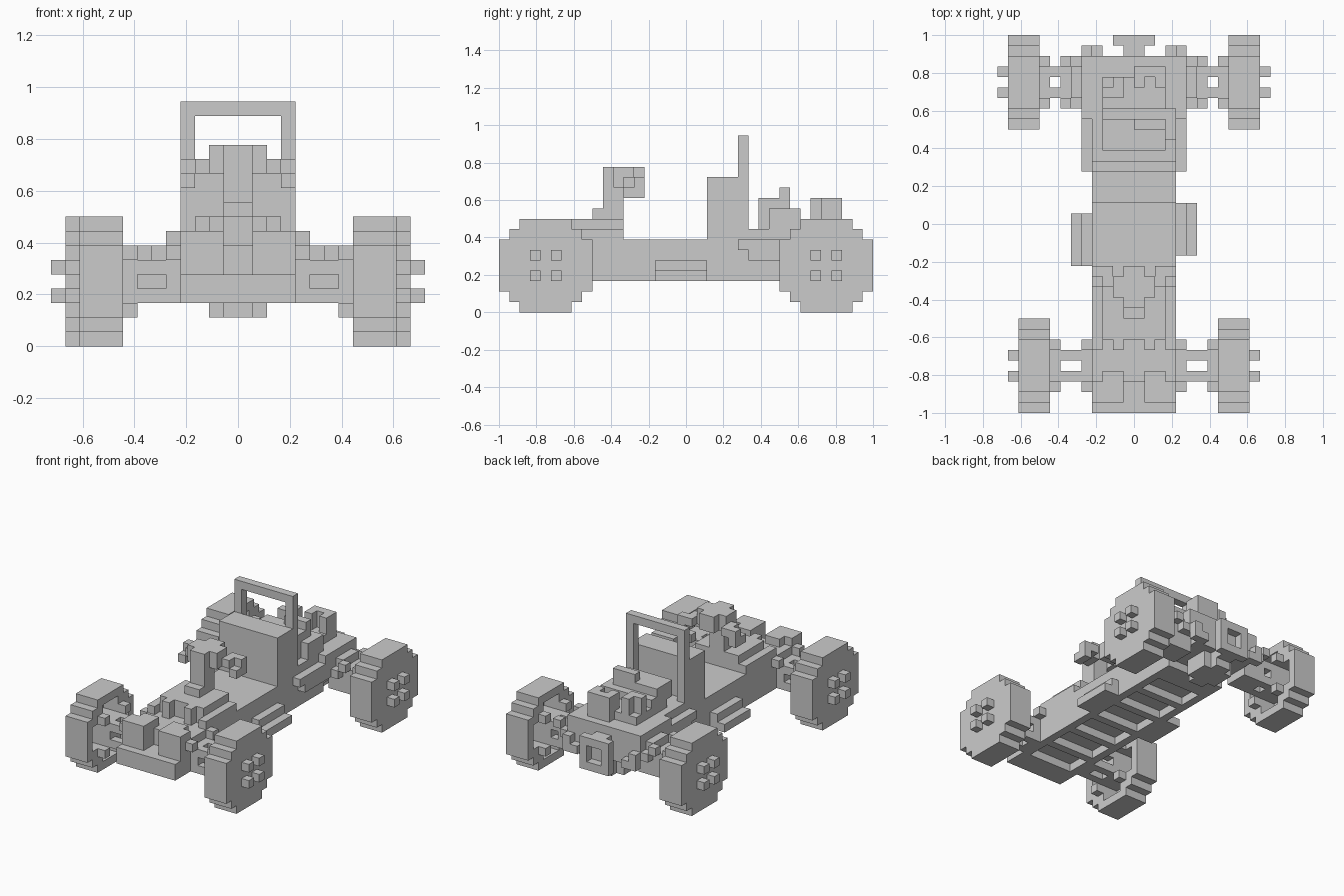
import bpy
import bmesh
from itertools import product
from mathutils import Vector

UNIT = 1 / 18  # size of one block

old = bpy.data.objects.get("Cube")
if old:
    bpy.data.objects.remove(old, do_unlink=True)

grey = bpy.data.materials.new("plain grey")
grey.use_nodes = True
grey.diffuse_color = (0.6, 0.6, 0.6, 1)
grey.node_tree.nodes["Principled BSDF"].inputs["Base Color"].default_value = grey.diffuse_color


def fill(x, y, z):
    """All unit blocks inside a box given by its bounds."""
    return set(product(range(*x), range(*y), range(*z)))


def both(cells):
    """Blocks together with their mirror image across x."""
    return cells | {(-i - 1, j, k) for i, j, k in cells}


def wide(half, y, z):
    """A centred box."""
    return fill((-half, half), y, z)


def build(name, cells):
    """Turn blocks into one mesh with only its outer faces."""
    bm = bmesh.new()
    corners = {}

    def vert(p):
        key = tuple(p)
        if key not in corners:
            corners[key] = bm.verts.new(Vector(key) * UNIT)
        return corners[key]

    for cell in cells:
        for axis, step in product(range(3), (-1, 1)):
            beside = list(cell)
            beside[axis] += step
            if tuple(beside) in cells:
                continue
            u, v = (axis + 1) % 3, (axis + 2) % 3
            ring = []
            for du, dv in ((0, 0), (1, 0), (1, 1), (0, 1)):
                p = list(cell)
                p[axis] += step > 0
                p[u] += du
                p[v] += dv
                ring.append(vert(p))
            bm.faces.new(ring if step > 0 else ring[::-1])
    mesh = bpy.data.meshes.new(name)
    bm.to_mesh(mesh)
    bm.free()
    mesh.materials.append(grey)
    obj = bpy.data.objects.new(name, mesh)
    bpy.context.collection.objects.link(obj)


# Chassis with a ladder frame on its underside and a slot in the nose
chassis = wide(4, y=(-17, 16), z=(4, 7)) | wide(4, y=(-17, 11), z=(3, 4))
for start in range(-15, 9, 4):
    chassis -= wide(3, y=(start, start + 3), z=(3, 4))
nose_slot = wide(1, y=(-17, -15), z=(5, 7))
build("chassis", chassis - nose_slot - wide(4, y=(-17, -16), z=(5, 7)))

# Front bumper and nose blocks
build("front_bumper", wide(4, y=(-18, -16), z=(3, 5)))
nose = fill(x=(1, 3), y=(-17, -14), z=(5, 8)) | fill(x=(3, 4), y=(-17, -15), z=(5, 8))
build("nose_blocks", both(nose))

# Dashboard with a toothed front edge
dash = wide(3, y=(-11, -6), z=(7, 9))
dash |= both(fill(x=(1, 2), y=(-12, -11), z=(7, 9)))
dash |= both(fill(x=(3, 4), y=(-12, -6), z=(7, 8)))
build("dashboard", dash)

# Steering column and wheel
column = wide(1, y=(-8, -6), z=(9, 14)) | wide(1, y=(-9, -8), z=(9, 10))
build("steering_column", column)
wheel = wide(2, y=(-7, -5), z=(13, 14)) | wide(1, y=(-5, -4), z=(12, 14))
wheel |= both(fill(x=(1, 2), y=(-7, -5), z=(12, 13)))
wheel |= both(fill(x=(2, 3), y=(-6, -4), z=(12, 13)))
wheel |= both(fill(x=(3, 4), y=(-6, -4), z=(11, 12)))
wheel |= both(fill(x=(3, 4), y=(-5, -4), z=(12, 13)))
build("steering_wheel", wheel)

# Seat and roll bar
build("seat", wide(4, y=(2, 5), z=(7, 13)))
build("roll_bar", wide(4, y=(5, 6), z=(7, 17)) - wide(3, y=(5, 6), z=(8, 16)))

# Rear bodywork with lower, notched side panels and axle mounts
rear = wide(4, y=(5, 16), z=(7, 8))
rear |= both(fill(x=(4, 5), y=(5, 16), z=(6, 7)))
rear |= both(fill(x=(4, 5), y=(6, 16), z=(5, 6)))
rear |= both(fill(x=(4, 5), y=(10, 16), z=(7, 8)))
rear |= both(fill(x=(4, 6), y=(12, 15), z=(3, 7)))
rear |= both(fill(x=(4, 6), y=(11, 16), z=(5, 6)))
build("rear_body", rear)

# Gearbox under the rear
gearbox = wide(2, y=(12, 15), z=(2, 4)) | wide(1, y=(11, 16), z=(2, 4))
build("gearbox", gearbox)

# Engine parts on the rear deck
engine = fill(x=(-3, 4), y=(8, 11), z=(8, 10))
engine |= fill(x=(-3, 0), y=(7, 10), z=(9, 11))
engine |= fill(x=(0, 3), y=(7, 9), z=(8, 11))
engine |= fill(x=(0, 3), y=(9, 10), z=(9, 12))
engine |= wide(3, y=(11, 14), z=(8, 9))
engine |= fill(x=(-3, -1), y=(12, 14), z=(9, 11))
engine |= fill(x=(0, 3), y=(13, 15), z=(8, 11))
engine -= fill(x=(-3, -2), y=(13, 14), z=(9, 11))
engine -= fill(x=(1, 2), y=(13, 14), z=(9, 11))
build("engine", engine)

# Square rear frame on its stem, and tail lamps
frame = wide(2, y=(17, 18), z=(3, 7)) - wide(1, y=(17, 18), z=(4, 6))
build("rear_frame", frame | wide(1, y=(16, 17), z=(3, 7)))
lamps = fill(x=(3, 5), y=(16, 17), z=(4, 6)) - fill(x=(3, 4), y=(16, 17), z=(5, 6))
build("tail_lamps", both(lamps))


# Side steps, staggered between the sides
def side_step(x_inner, x_all, y):
    return fill(x_all, y, z=(3, 4)) | fill(x_inner, y, z=(4, 5))


build("left_step", side_step((4, 5), (4, 6), (-3, 2)))
build("right_step", side_step((-5, -4), (-6, -4), (-4, 1)))


# Wheels and axles, laid out around a hub block
def wheel_set(name, y_mid, x_in, x_bracket):
    z_mid = 4
    tyre, hub, bracket, rods, bolts = set(), set(), set(), set(), set()
    for i, j in product(range(-4, 5), repeat=2):
        y = (y_mid + i, y_mid + i + 1)
        z = (z_mid + j, z_mid + j + 1)
        reach = abs(i) + abs(j)
        if reach <= 6:
            hollow = reach <= 4 and max(abs(i), abs(j)) <= 3
            tyre |= fill((x_in + 2 * hollow, x_in + 3), y, z)
        if max(abs(i), abs(j)) <= 1 or abs(i) == abs(j) == 2:
            hub |= fill((x_in - 1, x_in + 2), y, z)
            if j > -2:
                bracket |= fill((x_bracket, x_bracket + 1), y, z)
        if abs(i) == abs(j) == 1:
            rods |= fill((x_bracket, x_in), y, z)
            bolts |= fill((x_in + 3, x_in + 4), y, z)
    build(name + "_wheels", both(tyre))
    build(name + "_wheel_hubs", both(hub))
    build(name + "_axle_brackets", both(bracket))
    build(name + "_axle_rods", both(rods))
    build(name + "_wheel_bolts", both(bolts))


wheel_set("front", y_mid=-14, x_in=8, x_bracket=4)
wheel_set("rear", y_mid=13, x_in=9, x_bracket=6)
